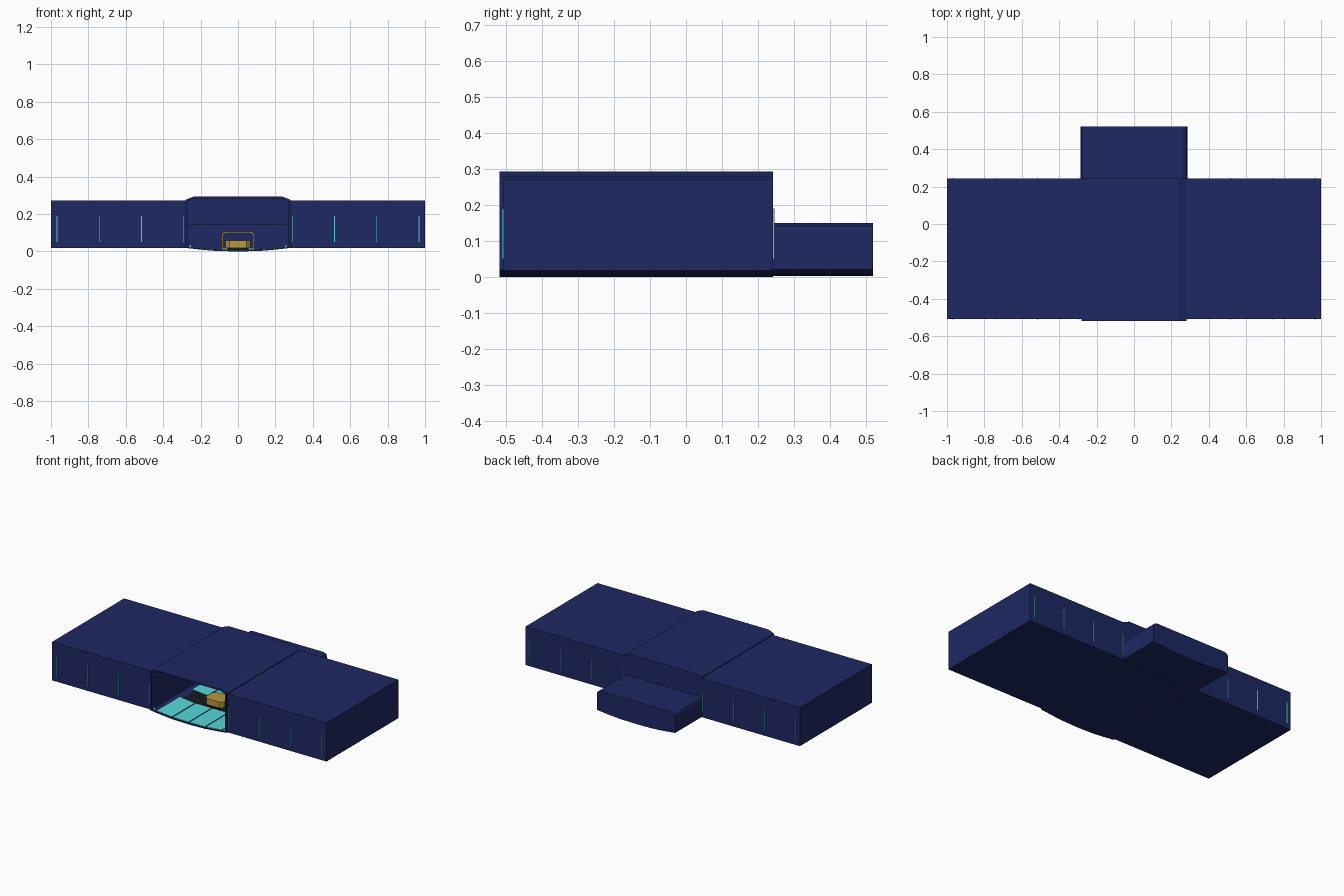
import bpy, bmesh

if "Cube" in bpy.data.objects:
    bpy.data.objects.remove(bpy.data.objects["Cube"])


def material(name, rgb):
    m = bpy.data.materials.new(name)
    m.diffuse_color = (*rgb, 1)
    m.use_nodes = True
    m.node_tree.nodes["Principled BSDF"].inputs["Base Color"].default_value = m.diffuse_color
    return m


NAVY = material("navy", (0.013, 0.021, 0.125))
CYAN = material("cyan", (0.09, 0.68, 0.70))
GOLD = material("gold", (0.48, 0.32, 0.05))
DARK = material("dark", (0.008, 0.009, 0.016))


def finish(bm, name, mat):
    bmesh.ops.recalc_face_normals(bm, faces=bm.faces)
    me = bpy.data.meshes.new(name)
    bm.to_mesh(me)
    bm.free()
    me.materials.append(mat)
    ob = bpy.data.objects.new(name, me)
    bpy.context.collection.objects.link(ob)
    return ob


def box(name, x, y, z, mat):
    bm = bmesh.new()
    bmesh.ops.create_cube(bm, size=1)
    for v in bm.verts:
        v.co = [(a + b) / 2 + c * (b - a) for (a, b), c in zip((x, y, z), v.co)]
    return finish(bm, name, mat)


def mirrored(half):
    """Complete a right-half (x, z) outline, listed bottom to top."""
    return half + [(-x, z) for x, z in reversed(half) if x > 0]


def prism(name, profile, y0, y1, mat):
    """Extrude an (x, z) outline along y."""
    bm = bmesh.new()
    a = [bm.verts.new((x, y0, z)) for x, z in profile]
    b = [bm.verts.new((x, y1, z)) for x, z in profile]
    n = len(a)
    for i in range(n):
        j = (i + 1) % n
        bm.faces.new((a[i], a[j], b[j], b[i]))
    bm.faces.new(a)
    bm.faces.new(b)
    return finish(bm, name, mat)


def tube(name, outer, inner, y0, y1, mat):
    """Open-ended shell between two (x, z) outlines of equal length."""
    bm = bmesh.new()
    loops = [[bm.verts.new((x, y, z)) for x, z in p]
             for p, y in ((outer, y0), (outer, y1), (inner, y1), (inner, y0))]
    n = len(outer)
    for k in range(4):
        p, q = loops[k], loops[(k + 1) % 4]
        for i in range(n):
            j = (i + 1) % n
            bm.faces.new((p[i], p[j], q[j], q[i]))
    return finish(bm, name, mat)


# Central hall, open at the front, with a bowed floor
KEEL = [(0, 0), (0.12, 0.003), (0.20, 0.010), (0.28, 0.019)]
KEEL_IN = [(0, 0.008), (0.12, 0.010), (0.20, 0.016), (0.268, 0.024)]
hall_out = mirrored(KEEL + [(0.28, 0.277), (0.238, 0.293)])
hall_in = mirrored(KEEL_IN + [(0.268, 0.270), (0.234, 0.284)])
tube("hall_shell", hall_out, hall_in, -0.518, 0.242, NAVY)

# Wall above the alcove opening
prism("hall_back_wall", mirrored([(0.272, 0.144), (0.272, 0.273), (0.236, 0.288)]),
      0.232, 0.241, NAVY)

# Low rear alcove
alc_keel = [(0, 0.003), (0.12, 0.005), (0.20, 0.011), (0.285, 0.02)]
alc_out = mirrored(alc_keel + [(0.285, 0.130), (0.279, 0.142), (0.26, 0.15)])
alc_in = mirrored([(0, 0.009), (0.12, 0.011), (0.20, 0.017), (0.27, 0.025),
                   (0.27, 0.126), (0.266, 0.136), (0.252, 0.143)])
tube("alcove_shell", alc_out, alc_in, 0.235, 0.518, NAVY)
prism("alcove_back_wall", alc_out, 0.512, 0.52, NAVY)

# Side wings and the light slits that show through their walls
for s, side in ((-1, "left"), (1, "right")):
    box(side + "_wing", sorted((s * 0.275, s * 1.0)), (-0.507, 0.242),
        (0.018, 0.272), NAVY)
    for i in range(4):
        x = s * (0.29 + 0.226 * i)
        for y, end in ((-0.508, "front"), (0.243, "back")):
            box(f"{side}_{end}_light_{i}", (x - 0.0025, x + 0.0025),
                (y - 0.003, y + 0.003), (0.05, 0.19), CYAN)
    # Small lamp at the foot of the entrance
    xs = sorted((s * 0.248, s * 0.262))
    box(side + "_entrance_lamp", xs, (-0.512, -0.50), (0.02, 0.036), CYAN)


# Glowing floor strips following the bowed floor
def floor_z(x):
    x = abs(x)
    for (x0, z0), (x1, z1) in zip(KEEL_IN, KEEL_IN[1:]):
        if x <= x1:
            return z0 + (z1 - z0) * (x - x0) / (x1 - x0)
    return KEEL_IN[-1][1]


for row, (y0, y1) in enumerate(((-0.51, -0.27), (-0.14, 0.10), (0.13, 0.42))):
    for i in range(4):
        a, b = -0.24 + 0.12 * i + 0.005, -0.12 + 0.12 * i - 0.005
        za, zb = floor_z(a), floor_z(b)
        prism(f"floor_strip_{row}_{i}",
              [(a, za), (b, zb), (b, zb + 0.003), (a, za + 0.003)], y0, y1, CYAN)

# Dark platform band under the console
prism("console_platform", mirrored([(0.12, 0.010), (0.215, 0.018), (0.215, 0.021),
                                    (0.12, 0.013)]), -0.265, -0.145, DARK)


# Eight-sided gold console on a narrower plinth
def octagon_block(name, w, d, c, z0, z1, mat, cy=-0.205):
    bm = bmesh.new()
    pts = [(w, d - c), (w - c, d), (c - w, d), (-w, d - c),
           (-w, c - d), (c - w, -d), (w - c, -d), (w, c - d)]
    f = bm.faces.new([bm.verts.new((x, y + cy, z0)) for x, y in pts])
    r = bmesh.ops.extrude_face_region(bm, geom=[f])
    for v in r["geom"]:
        if isinstance(v, bmesh.types.BMVert):
            v.co.z = z1
    return finish(bm, name, mat)


octagon_block("console_plinth", 0.055, 0.045, 0.015, 0.012, 0.022, DARK)
octagon_block("console_body", 0.066, 0.055, 0.02, 0.020, 0.060, GOLD)

# Gold door frame on the alcove wall
arch_out = [(0.088, 0.014), (0.088, 0.092), (0.072, 0.108)]
arch_in = [(0.080, 0.020), (0.080, 0.089), (0.068, 0.100)]
tube("door_frame", mirrored(arch_out), mirrored(arch_in), 0.498, 0.513, GOLD)
